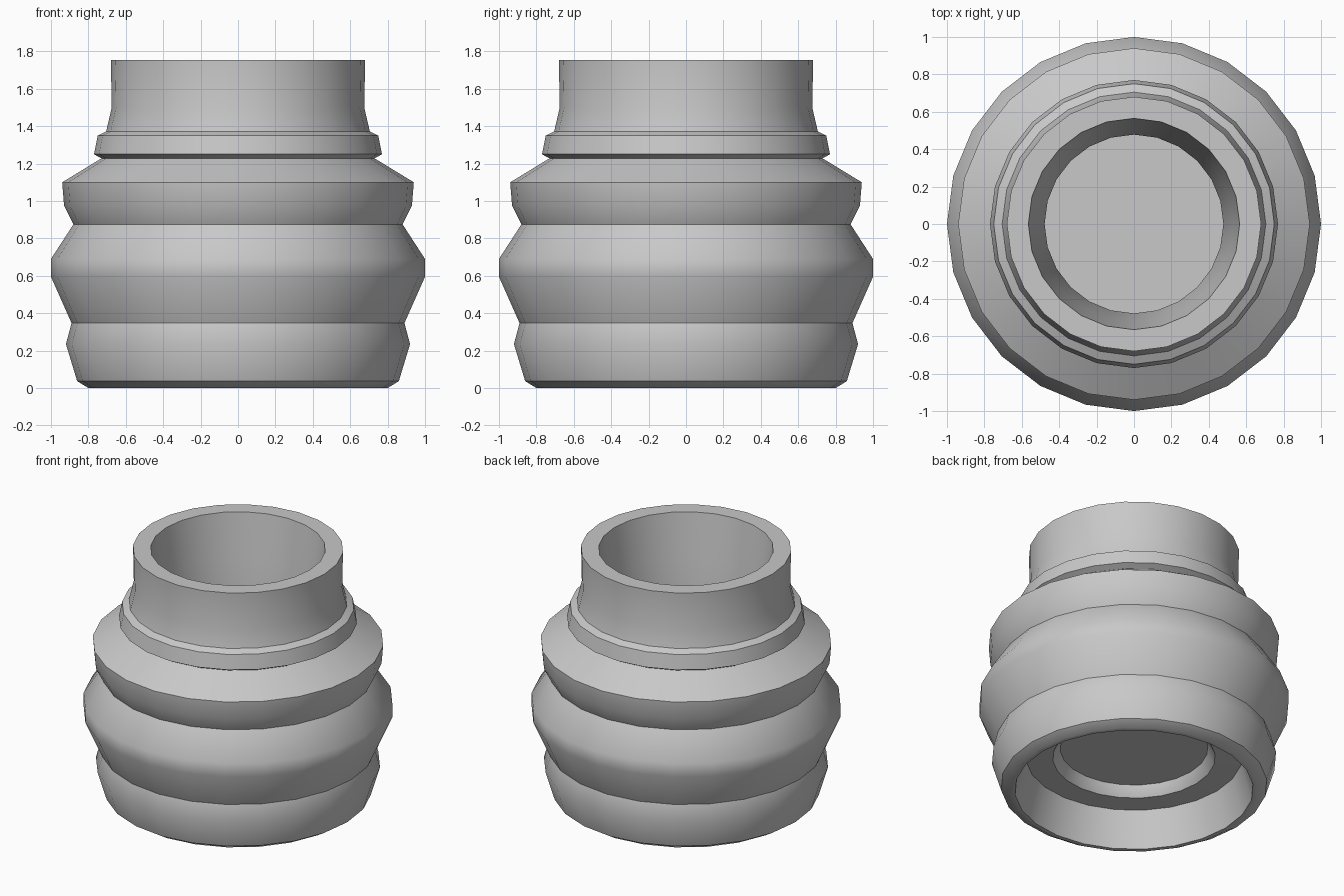
import bpy, bmesh, math

if "Cube" in bpy.data.objects:
    bpy.data.objects.remove(bpy.data.objects["Cube"], do_unlink=True)

SIDES = 24

grey = bpy.data.materials.new("light_grey")
grey.use_nodes = True
colour = (0.58, 0.58, 0.58, 1.0)
grey.diffuse_color = colour
grey.node_tree.nodes["Principled BSDF"].inputs["Base Color"].default_value = colour


def finish(name, bm):
    """Turn a bmesh into a smooth-shaded object with sharp rims."""
    mesh = bpy.data.meshes.new(name)
    bm.to_mesh(mesh)
    bm.free()
    mesh.materials.append(grey)
    obj = bpy.data.objects.new(name, mesh)
    bpy.context.collection.objects.link(obj)
    bpy.ops.object.select_all(action="DESELECT")
    obj.select_set(True)
    bpy.context.view_layer.objects.active = obj
    bpy.ops.object.shade_smooth_by_angle(angle=math.radians(35))
    return obj


def revolve(name, profile):
    """Sweep a closed (radius, height) outline around the z axis."""
    bm = bmesh.new()
    rings = []
    for r, z in profile:
        angles = [2 * math.pi * i / SIDES for i in range(SIDES)]
        rings.append([bm.verts.new((r * math.cos(a), r * math.sin(a), z)) for a in angles])
    for j, low in enumerate(rings):
        high = rings[(j + 1) % len(rings)]
        for i in range(SIDES):
            k = (i + 1) % SIDES
            bm.faces.new((low[i], low[k], high[k], high[i]))
    bmesh.ops.recalc_face_normals(bm, faces=bm.faces)
    return finish(name, bm)


# Ribbed outside, from the foot up to the collar and neck
outside = [
    (0.80, 0.0), (0.86, 0.037), (0.92, 0.235), (0.89, 0.347),
    (1.0, 0.595), (1.0, 0.69), (0.88, 0.875), (0.93, 0.975),
    (0.94, 1.10), (0.73, 1.228), (0.77, 1.25), (0.75, 1.35),
    (0.705, 1.372), (0.675, 1.50), (0.68, 1.755),
]
# Tapered bore, from the top rim down to the lower lip
bore = [(0.565, 1.755), (0.525, 1.45), (0.478, 1.05), (0.478, 0.31), (0.525, 0.24)]
# Recess under the foot
recess = [(0.70, 0.25), (0.77, 0.0)]
revolve("ribbed_body", outside + bore + recess)

# Floor closing the bore
bm = bmesh.new()
bmesh.ops.create_circle(bm, cap_ends=True, segments=SIDES, radius=0.478)
bmesh.ops.translate(bm, verts=bm.verts, vec=(0, 0, 0.31))
finish("bore_floor", bm)
